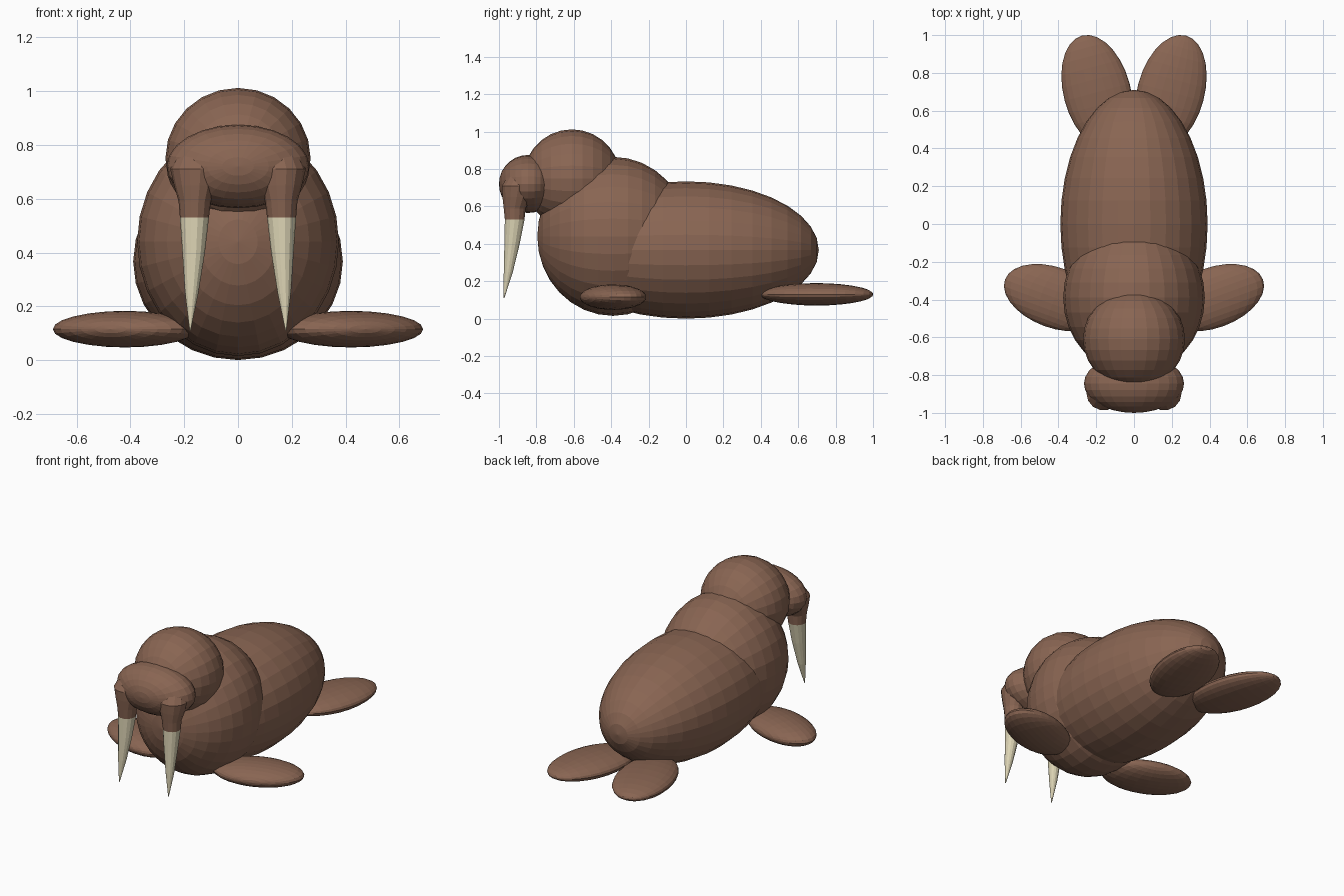
import bpy, bmesh, math
from mathutils import Matrix, Vector

if "Cube" in bpy.data.objects:
    bpy.data.objects.remove(bpy.data.objects["Cube"])


def material(name, rgb):
    m = bpy.data.materials.new(name)
    m.diffuse_color = (*rgb, 1)
    m.use_nodes = True
    m.node_tree.nodes["Principled BSDF"].inputs["Base Color"].default_value = m.diffuse_color
    return m


HIDE = material("brown_hide", (0.25, 0.13, 0.085))
IVORY = material("ivory", (0.72, 0.66, 0.46))


def finish(name, bm, mat):
    bmesh.ops.recalc_face_normals(bm, faces=bm.faces[:])
    me = bpy.data.meshes.new(name)
    bm.to_mesh(me)
    bm.free()
    me.materials.append(mat)
    ob = bpy.data.objects.new(name, me)
    bpy.context.collection.objects.link(ob)
    return ob


def ellipsoid(name, centre, radii, turn=0, segs=24, rings=14):
    """Faceted ellipsoid with its poles along y, turned about z (degrees)."""
    bm = bmesh.new()
    mat = (Matrix.Translation(centre) @ Matrix.Rotation(math.radians(turn), 4, 'Z')
           @ Matrix.Diagonal((*radii, 1)) @ Matrix.Rotation(math.pi / 2, 4, 'X'))
    bmesh.ops.create_uvsphere(bm, u_segments=segs, v_segments=rings, radius=1, matrix=mat)
    return finish(name, bm, HIDE)


def loft(name, stations, side, mat, n=14):
    """Round horizontal sections (x, y, z, radius) skinned into a solid."""
    bm = bmesh.new()
    loops = []
    for x, y, z, r in stations:
        loops.append([bm.verts.new((side * x + r * math.cos(2 * math.pi * i / n),
                                    y + r * math.sin(2 * math.pi * i / n), z))
                      for i in range(n)])
    for a, b in zip(loops, loops[1:]):
        for i in range(n):
            j = (i + 1) % n
            bm.faces.new((a[i], a[j], b[j], b[i]))
    bm.faces.new(loops[0])
    bm.faces.new(loops[-1])
    return finish(name, bm, mat)


# Torso, chest, head and muzzle
body = ellipsoid("body", (0, 0, 0.367), (0.39, 0.71, 0.367), segs=28, rings=18)
parts = [
    ellipsoid("chest", (0, -0.39, 0.44), (0.375, 0.405, 0.425), segs=28, rings=16),
    ellipsoid("head", (0, -0.61, 0.75), (0.27, 0.26, 0.262)),
    ellipsoid("muzzle", (0, -0.845, 0.72), (0.265, 0.155, 0.155)),
]

for side, label in ((-1, "left"), (1, "right")):
    # Flippers
    parts.append(ellipsoid(f"front_flipper_{label}", (side * 0.42, -0.39, 0.115),
                           (0.28, 0.16, 0.068), side * 20))
    parts.append(ellipsoid(f"rear_flipper_{label}", (side * 0.195, 0.698, 0.13),
                           (0.178, 0.31, 0.06), side * -15))
    # Flared tusk sockets growing out of the muzzle
    parts.append(loft(f"tusk_socket_{label}",
                      [(0.162, -0.916, 0.53, 0.054), (0.161, -0.916, 0.59, 0.060),
                       (0.160, -0.905, 0.65, 0.078), (0.160, -0.895, 0.71, 0.092),
                       (0.150, -0.875, 0.76, 0.080)], side, HIDE))
    # Tusks
    loft(f"tusk_{label}",
         [(0.162, -0.916, 0.53, 0.054), (0.165, -0.930, 0.40, 0.042),
          (0.172, -0.950, 0.25, 0.025), (0.178, -0.973, 0.11, 0.002)], side, IVORY)

# Fuse all hide parts into one skin
bpy.context.view_layer.objects.active = body
for p in parts:
    mod = body.modifiers.new(p.name, 'BOOLEAN')
    mod.operation = 'UNION'
    mod.solver = 'EXACT'
    mod.object = p
    bpy.ops.object.modifier_apply(modifier=mod.name)
    bpy.data.objects.remove(p, do_unlink=True)
